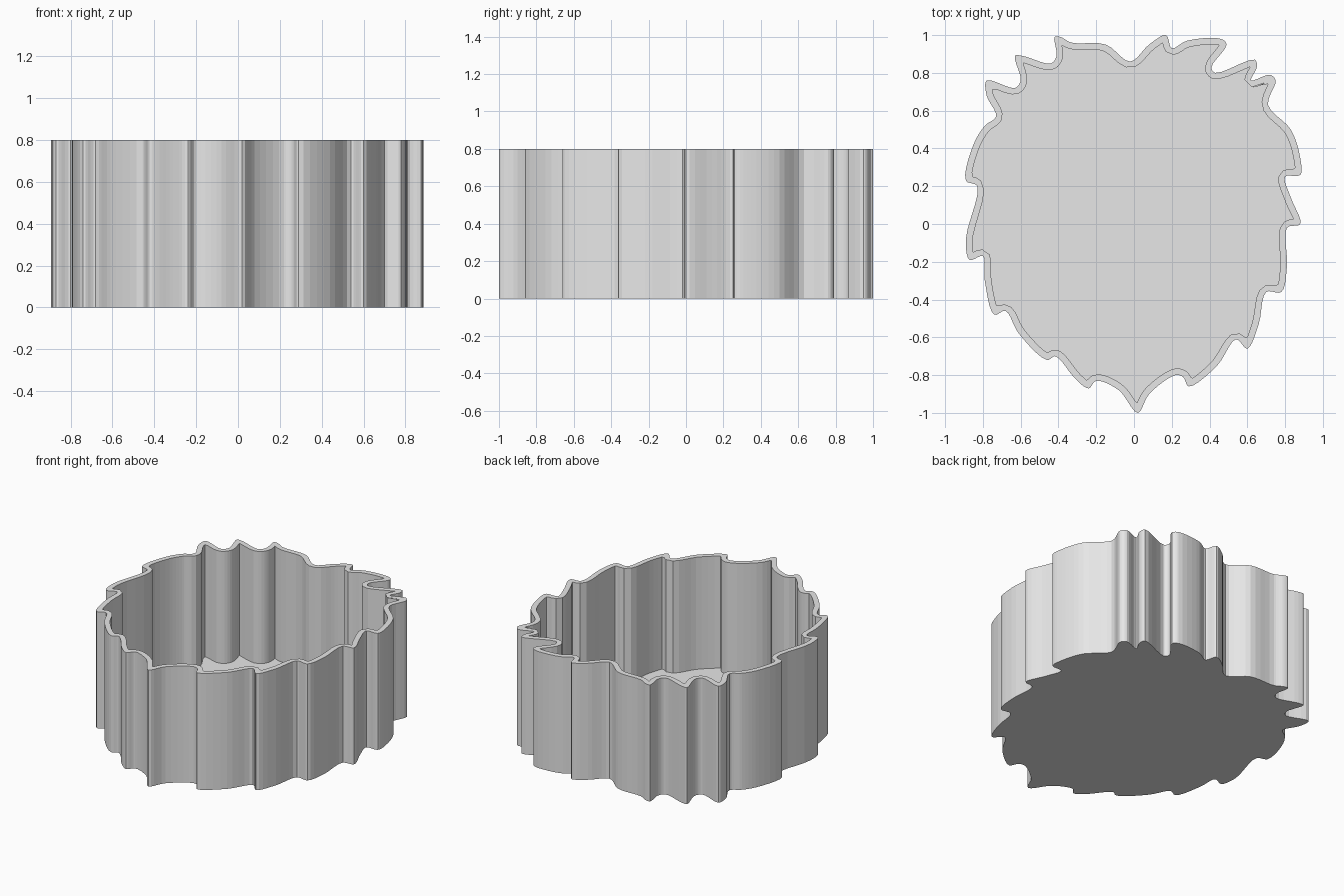
import bpy
import bmesh
from mathutils import Vector

cube = bpy.data.objects.get("Cube")
if cube:
    bpy.data.objects.remove(cube, do_unlink=True)

HEIGHT, WALL, FLOOR, STEPS = 0.8, 0.035, 0.03, 5

# Leaf-like outline, in hundredths of a unit, clockwise from the front tip
OUTLINE = [
    (2, -100), (-8, -88), (-20, -83), (-24, -87), (-31, -82), (-39, -72),
    (-42, -70), (-46, -72), (-61, -58), (-68, -46), (-74, -48), (-79, -30),
    (-80, -17), (-87, -19), (-89, -8), (-83, 20), (-89, 23), (-85, 42),
    (-79, 52), (-73, 57), (-78, 68), (-78, 76), (-63, 72), (-60, 76),
    (-63, 89), (-59, 89), (-44, 85), (-41, 89), (-42, 99), (-39, 99),
    (-33, 96), (-15, 95), (-2, 86), (8, 95), (17, 100), (20, 93),
    (28, 97), (46, 98), (49, 95), (41, 83), (43, 80), (64, 87),
    (65, 83), (62, 76), (72, 79), (75, 76), (71, 63), (83, 50),
    (88, 35), (88, 26), (80, 25), (83, 14), (88, 0), (81, -2),
    (81, -22), (78, -36), (70, -36), (66, -53), (60, -66), (54, -61),
    (44, -75), (29, -86), (26, -81), (22, -80), (8, -90),
]


def smooth_loop(points, steps):
    """Closed centripetal spline through the points."""
    result, count = [], len(points)
    for i in range(count):
        a, b, c, d = (points[(i + k) % count] for k in (-1, 0, 1, 2))
        ab, bc, cd = ((q - p).length ** 0.5 for p, q in ((a, b), (b, c), (c, d)))
        start = (b - a) / ab - (c - a) / (ab + bc) + (c - b) / bc
        end = (c - b) / bc - (d - b) / (bc + cd) + (d - c) / cd
        start, end = start * bc, end * bc
        for s in range(steps):
            t = s / steps
            cubic = 2 * (b - c) + start + end
            square = 3 * (c - b) - 2 * start - end
            result.append(b + t * (start + t * (square + t * cubic)))
    return result


def inset_loop(points, width):
    """Parallel loop on the inner side, with folded points dropped."""
    result = []
    for p, q in zip(points, points[1:] + points[:1]):
        along = (q - p).normalized()
        inner = (p + q) / 2 + Vector((along.y, -along.x)) * width
        if min((inner - r).length for r in points) > width * 0.97:
            result.append(inner)
    return result


def add_loop(bm, points, z):
    verts = [bm.verts.new((p.x, p.y, z)) for p in points]
    edges = [bm.edges.new((v, verts[i - 1])) for i, v in enumerate(verts)]
    return verts, edges


def add_side(bm, low, high):
    for i in range(len(low)):
        bm.faces.new((low[i - 1], low[i], high[i], high[i - 1]))


# Plain grey finish
grey = bpy.data.materials.new("plain grey")
grey.use_nodes = True
colour = (0.8, 0.8, 0.8, 1)
grey.diffuse_color = colour
grey.node_tree.nodes["Principled BSDF"].inputs["Base Color"].default_value = colour

outer = smooth_loop([Vector(p) / 100 for p in OUTLINE], STEPS)
inner = inset_loop(outer, WALL)

# Open tray: outer wall, inner wall, underside, floor and rim
bm = bmesh.new()
base, base_edges = add_loop(bm, outer, 0)
top, top_edges = add_loop(bm, outer, HEIGHT)
well, well_edges = add_loop(bm, inner, FLOOR)
lip, lip_edges = add_loop(bm, inner, HEIGHT)
add_side(bm, base, top)
add_side(bm, well, lip)
for edges in (base_edges, well_edges, top_edges + lip_edges):
    bmesh.ops.triangle_fill(bm, edges=edges, use_beauty=True)
bmesh.ops.recalc_face_normals(bm, faces=bm.faces[:])

mesh = bpy.data.meshes.new("scalloped_tray")
bm.to_mesh(mesh)
bm.free()
mesh.materials.append(grey)
tray = bpy.data.objects.new("scalloped_tray", mesh)
bpy.context.collection.objects.link(tray)
